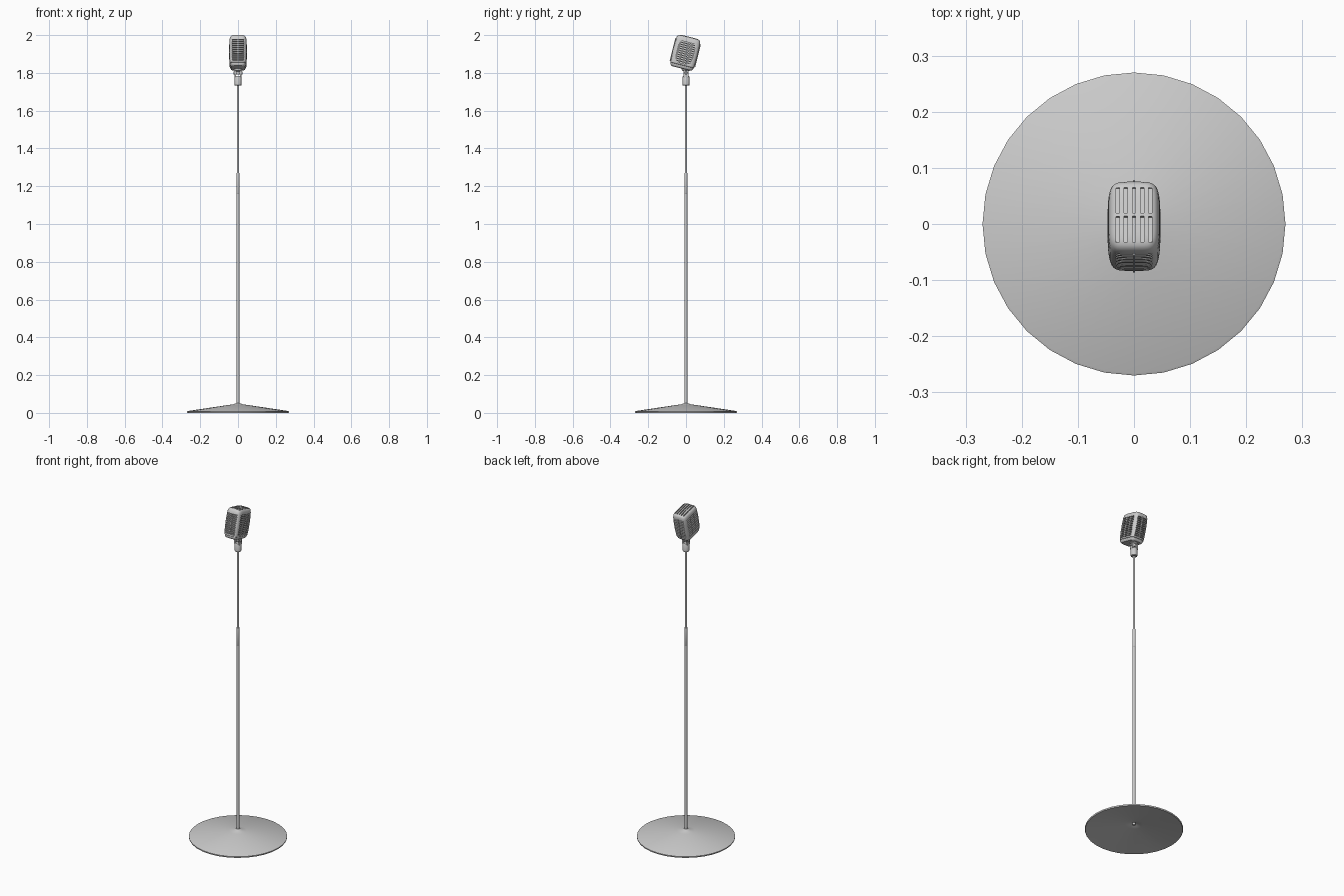
import bpy, bmesh, math
from mathutils import Matrix, Vector

if "Cube" in bpy.data.objects:
    bpy.data.objects.remove(bpy.data.objects["Cube"])


def finish(name, bm, angle=35):
    bmesh.ops.recalc_face_normals(bm, faces=bm.faces)
    mesh = bpy.data.meshes.new(name)
    bm.to_mesh(mesh)
    bm.free()
    ob = bpy.data.objects.new(name, mesh)
    bpy.context.collection.objects.link(ob)
    smooth(ob, angle)
    return ob


def smooth(ob, angle=35):
    bpy.ops.object.select_all(action='DESELECT')
    bpy.context.view_layer.objects.active = ob
    ob.select_set(True)
    bpy.ops.object.shade_smooth_by_angle(angle=math.radians(angle))


def loft(bm, rings, caps=True):
    loops = [[bm.verts.new(p) for p in ring] for ring in rings]
    n = len(loops[0])
    for a, b in zip(loops, loops[1:]):
        for i in range(n):
            j = (i + 1) % n
            bm.faces.new((a[i], a[j], b[j], b[i]))
    if caps:
        bm.faces.new(loops[0])
        bm.faces.new(loops[-1])


def lathe(name, profile, segs=24, matrix=Matrix()):
    bm = bmesh.new()
    loft(bm, [[(r * math.cos(2 * math.pi * i / segs), r * math.sin(2 * math.pi * i / segs), z)
               for i in range(segs)] for r, z in profile])
    bm.transform(matrix)
    return finish(name, bm)


def add_box(bm, lo, hi):
    lo, hi = Vector(lo), Vector(hi)
    m = Matrix.Translation((lo + hi) / 2) @ Matrix.Diagonal((*(hi - lo), 1))
    return bmesh.ops.create_cube(bm, size=1, matrix=m)


# Hollow conical base
lathe("base", [(0.008, 0.044), (0.018, 0.038), (0.05, 0.034), (0.262, 0.001), (0.268, 0.0), (0.27, 0.003),
               (0.27, 0.008), (0.266, 0.010), (0.05, 0.042), (0.022, 0.046), (0.012, 0.051),
               (0.008, 0.052)], 32)

# Telescoping pole with its clutch sleeve
lathe("lower_pole", [(0.0075, 0.03), (0.0075, 1.17)], 20)
lathe("upper_pole", [(0.006, 1.16), (0.006, 1.75)], 20)
lathe("clutch_sleeve", [(0.0075, 1.16), (0.0092, 1.163), (0.0092, 1.262), (0.0085, 1.27), (0.006, 1.271)], 20)

# Threaded collar, swivel fork and pivot
lathe("collar", [(0.014, 1.732), (0.018, 1.735), (0.019, 1.778), (0.016, 1.783), (0.012, 1.784)], 24)
bm = bmesh.new()
for s in (-1, 1):
    xs = sorted((s * 0.010, s * 0.019))
    add_box(bm, (xs[0], -0.013, 1.775), (xs[1], 0.013, 1.812))
bmesh.ops.bevel(bm, geom=bm.edges[:], offset=0.002, segments=2, affect='EDGES')
finish("swivel_fork", bm)
lathe("swivel_pivot", [(0.006, -0.024), (0.008, -0.022), (0.008, 0.022), (0.006, 0.024)], 20,
      Matrix.Translation((0, 0, 1.80)) @ Matrix.Rotation(math.pi / 2, 4, 'Y'))

# Microphone head: bulging rounded box, tilted back
TILT = Matrix.Translation((0, -0.004, 1.907)) @ Matrix.Rotation(math.radians(-14), 4, 'X')
HX, HY = 0.047, 0.068


def head_ring(z, s, segs=64, power=5):
    pts = []
    for i in range(segs):
        t = 2 * math.pi * (i + 0.5) / segs
        c, d = math.cos(t), math.sin(t)
        k = (abs(c) ** power + abs(d) ** power) ** (-1 / power)
        inset = HX * (1 - s)
        pts.append(((HX - inset) * c * k, (HY - inset * 1.2) * d * k, z))
    return pts


profile = [(-0.086, 0.66), (-0.084, 0.78), (-0.079, 0.86), (-0.072, 0.90), (-0.069, 0.90), (-0.067, 0.95),
           (-0.035, 0.985), (0, 1), (0.035, 0.99), (0.060, 0.965), (0.071, 0.93), (0.078, 0.87),
           (0.0825, 0.78), (0.085, 0.65), (0.0865, 0.35)]
bm = bmesh.new()
loft(bm, [head_ring(z, s) for z, s in profile])
head = finish("microphone_head", bm)

# Grille slots on the sides, front, back and top
bm = bmesh.new()
for row in range(11):
    z = -0.056 + row * 0.011
    za, zb = z - 0.0025, z + 0.0025
    for s in (-1, 1):
        xs = sorted((s * 0.037, s * 0.07))
        for y0, y1 in ((-0.046, -0.018), (-0.014, 0.014), (0.018, 0.046)):
            add_box(bm, (xs[0], y0, za), (xs[1], y1, zb))
        ys = sorted((s * 0.056, s * 0.09))
        for x0, x1 in ((-0.032, -0.002), (0.002, 0.032)):
            add_box(bm, (x0, ys[0], za), (x1, ys[1], zb))
for col in range(-2, 3):
    x = col * 0.0145
    for y0, y1 in ((-0.050, -0.003), (0.003, 0.050)):
        add_box(bm, (x - 0.003, y0, 0.077), (x + 0.003, y1, 0.11))
cutter = finish("slot_cutter", bm)
cutter.hide_render = True
mod = head.modifiers.new("slots", 'BOOLEAN')
mod.operation = 'DIFFERENCE'
mod.solver = 'EXACT'
mod.object = cutter
bpy.context.view_layer.objects.active = head
bpy.ops.object.modifier_apply(modifier=mod.name)
bpy.data.objects.remove(cutter)
head.data.transform(TILT)
smooth(head, 30)

# Raised spine running up the front and back
bm = bmesh.new()
for s in (-1, 1):
    ys = sorted((s * 0.062, s * 0.0695))
    add_box(bm, (-0.002, ys[0], -0.062), (0.002, ys[1], 0.062))
bm.transform(TILT)
finish("grille_spines", bm)

# Neck joining the head to the swivel
lathe("head_neck", [(0.009, 1.792), (0.011, 1.808), (0.021, 1.813), (0.023, 1.820), (0.021, 1.832)], 24)
